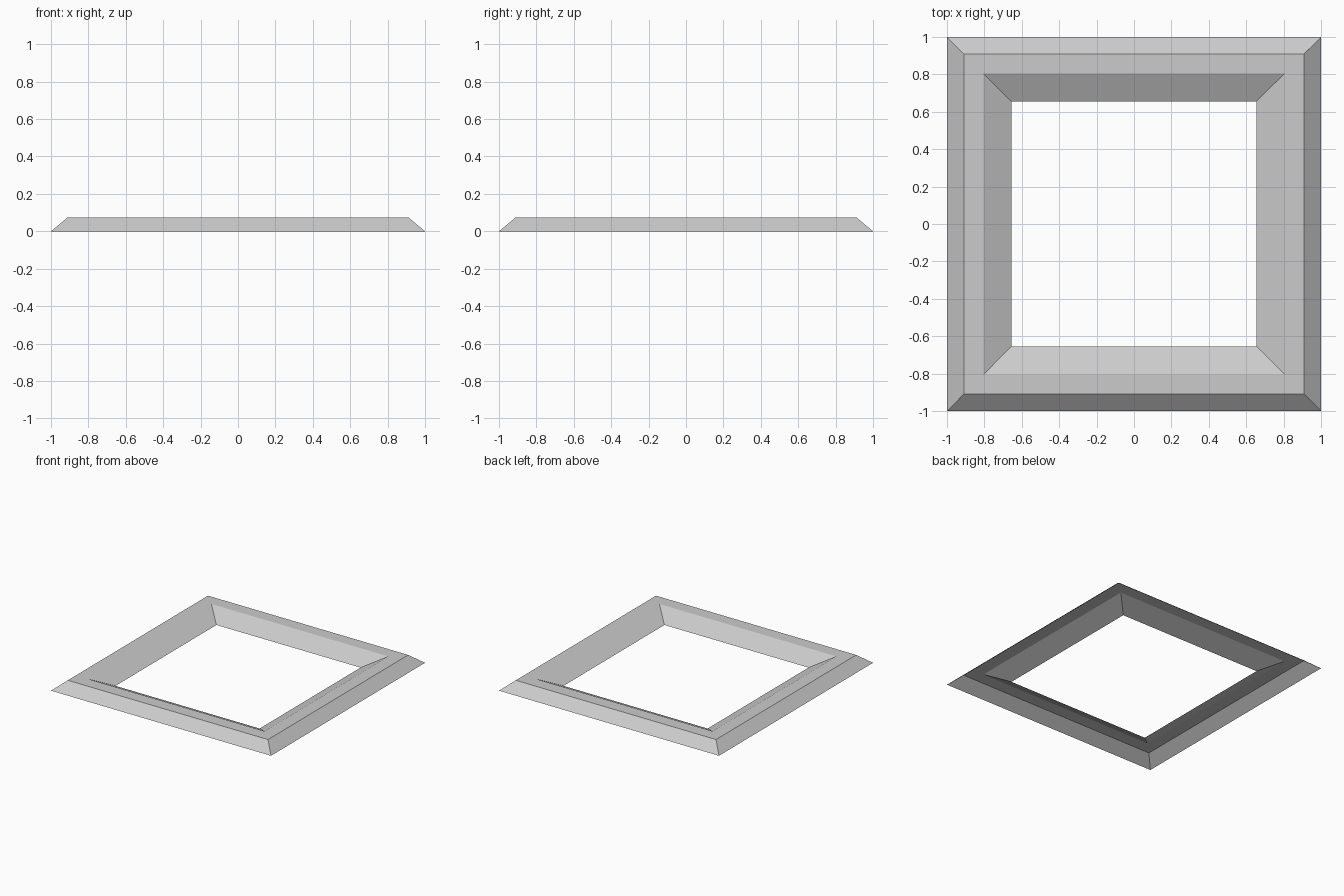
import bpy
import bmesh

cube = bpy.data.objects.get("Cube")
if cube:
    bpy.data.objects.remove(cube, do_unlink=True)

# One plain grey for the whole frame
GREY = (0.6, 0.6, 0.6, 1.0)
mat = bpy.data.materials.new("light_grey")
mat.use_nodes = True
mat.diffuse_color = GREY
bsdf = next(n for n in mat.node_tree.nodes if n.type == "BSDF_PRINCIPLED")
bsdf.inputs["Base Color"].default_value = GREY

# Moulding section (half width, height): outer bevel, flat top, inner bevel
PROFILE = [(1.0, 0.0), (0.91, 0.075), (0.805, 0.075), (0.655, 0.0)]
CORNERS = [(-1, -1), (1, -1), (1, 1), (-1, 1)]

# Sweep the section round the square with mitred corners, open underneath
bm = bmesh.new()
rings = [[bm.verts.new((sx * r, sy * r, z)) for sx, sy in CORNERS]
         for r, z in PROFILE]
for outer, inner in zip(rings, rings[1:]):
    for i in range(4):
        j = (i + 1) % 4
        bm.faces.new((outer[i], outer[j], inner[j], inner[i]))

mesh = bpy.data.meshes.new("square_frame")
bm.to_mesh(mesh)
bm.free()
mesh.materials.append(mat)
frame = bpy.data.objects.new("square_frame", mesh)
bpy.context.collection.objects.link(frame)
